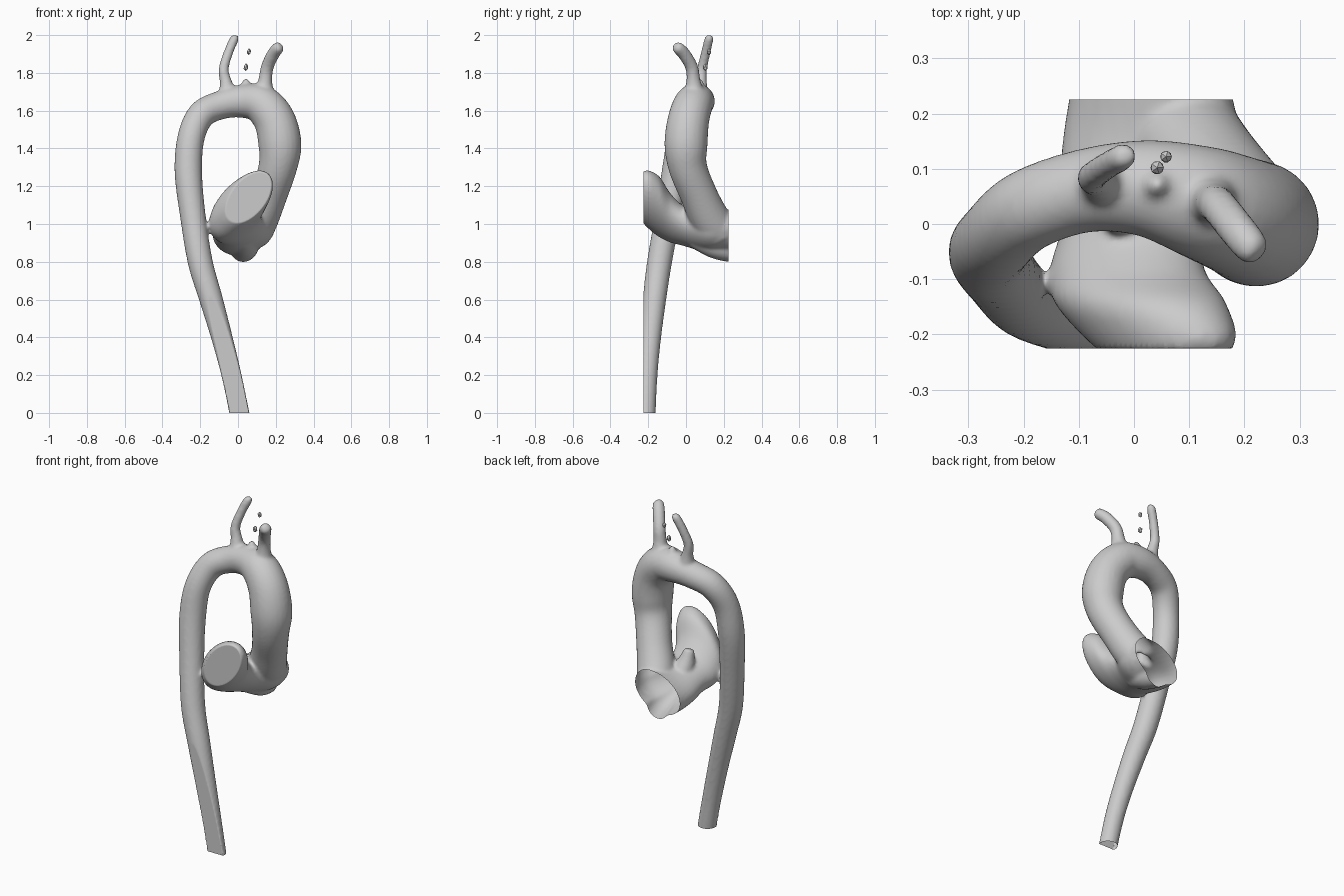
import bpy, bmesh, math
from mathutils import Vector

if "Cube" in bpy.data.objects:
    bpy.data.objects.remove(bpy.data.objects["Cube"])


def spline(pts, steps=6):
    """Catmull-Rom through tuples of any length."""
    v = [Vector(p) for p in pts]
    v = [v[0] * 2 - v[1]] + v + [v[-1] * 2 - v[-2]]
    out = []
    for i in range(1, len(v) - 2):
        a, b, c, d = v[i - 1:i + 3]
        for s in range(steps):
            t = s / steps
            out.append(0.5 * (2 * b + (c - a) * t + (2 * a - 5 * b + 4 * c - d) * t * t
                              + (3 * b - a - 3 * c + d) * t ** 3))
    return out + [v[-2]]


def skin(bm, rings):
    loops = [[bm.verts.new(p) for p in r] for r in rings]
    n = len(loops[0])
    for a, b in zip(loops, loops[1:]):
        for i in range(n):
            bm.faces.new((a[i], a[(i + 1) % n], b[(i + 1) % n], b[i]))
    bm.faces.new(loops[0][::-1])
    bm.faces.new(loops[-1])


def build(name, rings):
    bm = bmesh.new()
    skin(bm, rings)
    bmesh.ops.recalc_face_normals(bm, faces=bm.faces)
    me = bpy.data.meshes.new(name)
    bm.to_mesh(me)
    bm.free()
    ob = bpy.data.objects.new(name, me)
    bpy.context.collection.objects.link(ob)
    return ob


def tube(name, pts, sides=24):
    """Round vessel through (x, y, z, radius) points."""
    pts = [(Vector(p[:3]), p[3]) for p in spline(pts)]
    rings, q, last = [], None, None
    for i, (p, r) in enumerate(pts):
        t = (pts[min(i + 1, len(pts) - 1)][0] - pts[max(i - 1, 0)][0]).normalized()
        q = Vector((0, 0, 1)).rotation_difference(t) if q is None else last.rotation_difference(t) @ q
        last = t
        rings.append([p + q @ Vector((r * math.cos(k * math.tau / sides),
                                      r * math.sin(k * math.tau / sides), 0)) for k in range(sides)])
    return build(name, rings)


def chamber(name, sections, sides=32):
    """Loft along y through tilted ellipses (y, x, z, half length, half width, tilt)."""
    rings = []
    for y, x, z, a, b, tilt in spline(sections):
        c, s = math.cos(math.radians(tilt)), math.sin(math.radians(tilt))
        ring = []
        for k in range(sides):
            u, w = a * math.cos(k * math.tau / sides), b * math.sin(k * math.tau / sides)
            ring.append(Vector((x + u * c - w * s, y, z + u * s + w * c)))
        rings.append(ring)
    return build(name, rings)


def select(obs):
    bpy.ops.object.select_all(action='DESELECT')
    for o in obs:
        o.select_set(True)
    bpy.context.view_layer.objects.active = obs[0]


# main vessel: root, ascending part, arch, descending part
aorta = tube("aorta", [
    (0.075, 0.19, 0.95, 0.10), (0.11, 0.125, 1.03, 0.105), (0.165, 0.065, 1.16, 0.098),
    (0.21, 0.01, 1.30, 0.102), (0.222, 0.0, 1.42, 0.114), (0.193, 0.013, 1.55, 0.11),
    (0.12, 0.04, 1.635, 0.103), (0.02, 0.065, 1.65, 0.088), (-0.09, 0.06, 1.63, 0.076),
    (-0.192, 0.025, 1.58, 0.074), (-0.248, -0.025, 1.46, 0.072), (-0.263, -0.055, 1.28, 0.073),
    (-0.24, -0.095, 1.05, 0.068), (-0.20, -0.14, 0.80, 0.066), (-0.142, -0.167, 0.60, 0.062),
    (-0.08, -0.19, 0.38, 0.056), (-0.03, -0.205, 0.18, 0.053), (0.015, -0.215, -0.04, 0.053)])

# heart chamber: leaning front lobe, low middle, open back
heart = chamber("heart_chamber", [
    (-0.24, 0.06, 1.145, 0.145, 0.085, 52), (-0.20, 0.045, 1.13, 0.18, 0.105, 50),
    (-0.14, 0.01, 1.09, 0.19, 0.118, 47), (-0.08, -0.012, 1.03, 0.155, 0.11, 38),
    (0.0, 0.0, 0.985, 0.135, 0.10, 20), (0.12, 0.03, 0.955, 0.165, 0.105, 12),
    (0.27, 0.03, 0.955, 0.15, 0.115, 30)])
keel = tube("chamber_keel", [(0.03, 0.05, 0.93, 0.06), (0.04, 0.16, 0.885, 0.07), (0.02, 0.28, 0.855, 0.065)])
stub = tube("chamber_stub", [(0.0, 0.07, 0.98, 0.07), (-0.02, 0.03, 1.07, 0.05), (-0.03, 0.01, 1.15, 0.027)])

# neck branches on the arch
left_branch = tube("left_branch", [
    (-0.05, 0.07, 1.67, 0.055), (-0.064, 0.078, 1.75, 0.033), (-0.076, 0.085, 1.82, 0.027),
    (-0.05, 0.105, 1.91, 0.025), (-0.02, 0.122, 1.98, 0.024), (-0.017, 0.125, 2.0, 0.014)])
right_branch = tube("right_branch", [
    (0.135, 0.045, 1.66, 0.07), (0.143, 0.04, 1.75, 0.039), (0.155, 0.03, 1.83, 0.034),
    (0.187, -0.01, 1.90, 0.034), (0.215, -0.045, 1.935, 0.031), (0.226, -0.056, 1.945, 0.018)])
bump = tube("middle_bump", [(0.04, 0.07, 1.68, 0.06), (0.042, 0.07, 1.735, 0.03), (0.042, 0.07, 1.77, 0.01)])

# fuse all parts into one organic skin
select([aorta, heart, keel, stub, left_branch, right_branch, bump])
bpy.ops.object.join()
mod = aorta.modifiers.new("fuse", 'REMESH')
mod.mode = 'VOXEL'
mod.voxel_size = 0.0095
mod = aorta.modifiers.new("relax", 'SMOOTH')
mod.factor = 0.5
mod.iterations = 6
mesh = bpy.data.meshes.new_from_object(aorta.evaluated_get(bpy.context.evaluated_depsgraph_get()))
aorta.modifiers.clear()
aorta.data = mesh

# front pressed flat with a soft edge, back and bottom cut open
bm = bmesh.new()
bm.from_mesh(mesh)
for v in bm.verts:
    v.co.y = max(v.co.y, -0.226)
for co, no in (((0, 0.226, 0), (0, 1, 0)), ((0, 0, 0), (0, 0, -1))):
    bmesh.ops.bisect_plane(bm, geom=bm.verts[:] + bm.edges[:] + bm.faces[:],
                           plane_co=co, plane_no=no, clear_outer=True)
bm.to_mesh(mesh)
bm.free()
select([aorta])
bpy.ops.object.shade_smooth_by_angle(angle=math.radians(60))

# tiny loose fragments of the middle branch
for i, (loc, r) in enumerate([((0.042, 0.102, 1.83), 0.016), ((0.058, 0.122, 1.912), 0.014)]):
    bpy.ops.mesh.primitive_ico_sphere_add(subdivisions=1, radius=r, location=loc)
    bpy.context.object.name = f"branch_fragment_{i + 1}"
    bpy.context.object.scale = (0.85, 0.85, 1.25)
